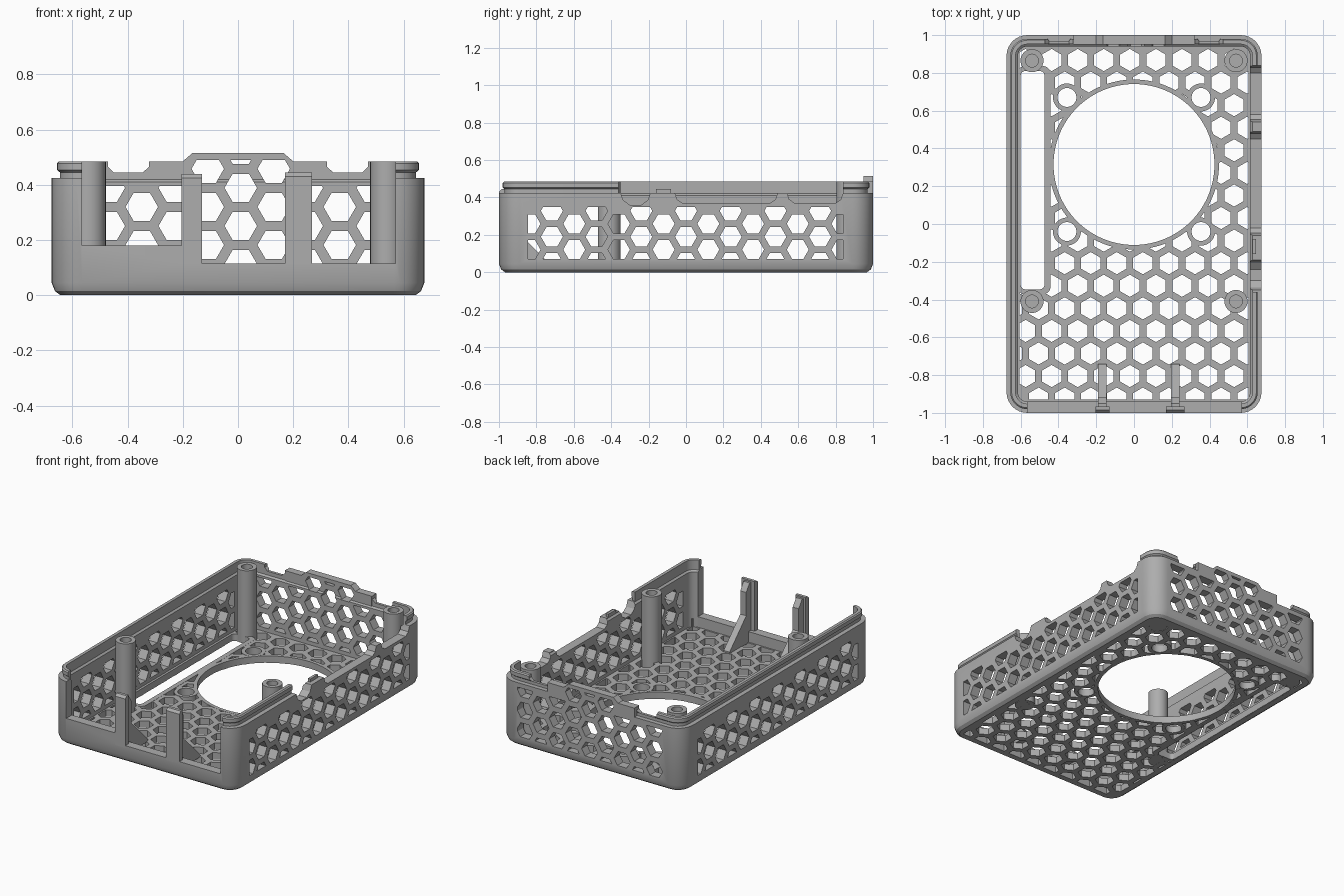
import bpy, bmesh, math

cube = bpy.data.objects.get("Cube")
if cube:
    bpy.data.objects.remove(cube, do_unlink=True)

grey = bpy.data.materials.new("plain grey")
grey.use_nodes = True
COLOUR = (0.42, 0.42, 0.42, 1)
grey.diffuse_color = COLOUR
grey.node_tree.nodes["Principled BSDF"].inputs["Base Color"].default_value = COLOUR

FLOOR = 0.045
PITCH, FLAT = 0.138, 0.102


def finish(name, bm):
    bmesh.ops.recalc_face_normals(bm, faces=bm.faces[:])
    mesh = bpy.data.meshes.new(name)
    bm.to_mesh(mesh)
    bm.free()
    mesh.materials.append(grey)
    obj = bpy.data.objects.new(name, mesh)
    bpy.context.collection.objects.link(obj)
    return obj


def loft(name, loops, closed=False):
    """Skin a stack of equal loops; closed joins last to first, else caps."""
    bm = bmesh.new()
    rows = [[bm.verts.new(p) for p in loop] for loop in loops]
    n = len(rows[0])
    pairs = list(zip(rows, rows[1:])) + ([(rows[-1], rows[0])] if closed else [])
    for a, b in pairs:
        for i in range(n):
            j = (i + 1) % n
            bm.faces.new((a[i], a[j], b[j], b[i]))
    if not closed:
        bm.faces.new(rows[0])
        bm.faces.new(rows[-1])
    return finish(name, bm)


def prisms(name, polys, axis, lo, hi):
    """Extrude flat outlines along one axis."""
    place = {"x": lambda a, b, d: (d, a, b),
             "y": lambda a, b, d: (a, d, b),
             "z": lambda a, b, d: (a, b, d)}[axis]
    bm = bmesh.new()
    for poly in polys:
        low = [bm.verts.new(place(a, b, lo)) for a, b in poly]
        top = [bm.verts.new(place(a, b, hi)) for a, b in poly]
        bm.faces.new(low)
        bm.faces.new(top)
        for i in range(len(poly)):
            j = (i + 1) % len(poly)
            bm.faces.new((low[i], low[j], top[j], top[i]))
    return finish(name, bm)


def boolean(obj, tool, op="DIFFERENCE"):
    mod = obj.modifiers.new("cut", "BOOLEAN")
    mod.operation, mod.solver, mod.object = op, "EXACT", tool
    bpy.context.view_layer.objects.active = obj
    bpy.ops.object.modifier_apply(modifier=mod.name)
    bpy.data.objects.remove(tool, do_unlink=True)


def circle(cx, cy, r, n=32):
    return [(cx + r * math.cos(math.tau * i / n), cy + r * math.sin(math.tau * i / n))
            for i in range(n)]


def rounded(cx, cy, hx, hy, r, steps=8):
    pts = []
    for q, (sx, sy) in enumerate([(1, 1), (-1, 1), (-1, -1), (1, -1)]):
        for k in range(steps + 1):
            a = (q + k / steps) * math.pi / 2
            pts.append((cx + sx * (hx - r) + r * math.cos(a),
                        cy + sy * (hy - r) + r * math.sin(a)))
    return pts


def at(loop, z):
    return [(x, y, z) for x, y in loop]


def ring(name, outer, inner, z0, z1):
    return loft(name, [at(outer, z0), at(outer, z1), at(inner, z1), at(inner, z0)], True)


def clip(poly, rect):
    """Trim a convex outline to a rectangle."""
    x0, y0, x1, y1 = rect
    for k, s, lim in ((0, 1, x0), (0, -1, x1), (1, 1, y0), (1, -1, y1)):
        out = []
        for p, q in zip(poly, poly[1:] + poly[:1]):
            dp, dq = s * (p[k] - lim), s * (q[k] - lim)
            if dp >= 0:
                out.append(p)
            if dp * dq < 0:
                t = dp / (dp - dq)
                out.append((p[0] + t * (q[0] - p[0]), p[1] + t * (q[1] - p[1])))
        poly = out
    return poly


def honeycomb(rect, origin, pointy, rects=None):
    """Hexagon outlines trimmed to a window."""
    step = PITCH * math.sqrt(3) / 2
    r = FLAT / math.sqrt(3)
    found = []
    for i in range(-16, 17):
        for j in range(-16, 17):
            along, across = (j + (i % 2) / 2) * PITCH, i * step
            dx, dy = (along, across) if pointy else (across, along)
            cx, cy = origin[0] + dx, origin[1] + dy
            turn = math.pi / 6 if pointy else 0
            hexa = [(cx + r * math.cos(turn + k * math.pi / 3),
                     cy + r * math.sin(turn + k * math.pi / 3)) for k in range(6)]
            window = rect(cx, cy) if callable(rect) else rect
            cut = clip(hexa, window)
            if len(cut) > 2:
                area = sum(p[0] * q[1] - q[0] * p[1]
                           for p, q in zip(cut, cut[1:] + cut[:1])) / 2
                if area > 0.0006:
                    found.append(cut)
    return found


# Tray with chamfered foot, rounded corners and stepped lip
section = [(0.032, 0), (0.012, 0.015), (0, 0.045), (0, 0.425), (0.03, 0.425), (0.03, 0.445),
           (0.02, 0.453), (0.02, 0.478), (0.027, 0.485), (0.048, 0.485), (0.048, 0.42),
           (0.06, 0.41), (0.06, FLOOR)]
tray = loft("tray", [at(rounded(0, 0, 0.675 - d, 1 - d, 0.11 - d), z) for d, z in section])

# Raised tab along the back wall
tab = [(-0.32, 0.4), (0.32, 0.4), (0.32, 0.485), (0.2, 0.485), (0.165, 0.515),
       (-0.165, 0.515), (-0.2, 0.485), (-0.32, 0.485)]
boolean(tray, prisms("tab", [tab], "y", 0.95, 1), "UNION")

# Front opening, back dips and right wall notches
opening = [(-0.565, 0.18), (-0.17, 0.18), (-0.17, 0.115), (0.57, 0.115), (0.57, 0.6), (-0.565, 0.6)]
boolean(tray, prisms("opening", [opening], "y", -1.1, -0.9))
dip = [(0.322, 0.6), (0.322, 0.465), (0.345, 0.445), (0.45, 0.445), (0.47, 0.465), (0.47, 0.6)]
boolean(tray, prisms("dips", [dip, [(-x, z) for x, z in dip]], "y", 0.9, 1.1))


def notch(y0, y1, depth, r):
    return [(y0, 0.425), (y0 + r * 0.3, depth + r * 0.5), (y0 + r, depth),
            (y1 - r, depth), (y1 - r * 0.3, depth + r * 0.5), (y1, 0.425)]


edge = ([(-0.36, 0.6), (-0.36, 0.425)] + notch(-0.35, -0.19, 0.36, 0.05)
        + [(-0.16, 0.425), (-0.16, 0.445), (-0.08, 0.445), (-0.08, 0.425)]
        + notch(-0.06, 0.49, 0.37, 0.04) + notch(0.54, 0.84, 0.37, 0.04) + [(0.84, 0.6)])
boolean(tray, prisms("notches", [edge], "x", 0.5, 0.8))

# Honeycomb vents in side walls, back wall and floor
sides = honeycomb((-0.845, 0.07, 0.84, 0.35), (0, 0.19), False)
boolean(tray, prisms("side_vents", sides, "x", -0.8, 0.8))
back = honeycomb(lambda x, z: (-0.54, 0.07, 0.54, 0.49 if abs(x) < 0.18 else 0.395),
                 (0.01, 0.251), False)
boolean(tray, prisms("back_vents", back, "y", 0.9, 1.1))
base = honeycomb((-0.605, -0.93, 0.605, 0.935), (-0.022, -0.805 + PITCH * math.sqrt(3) * 5), True)
boolean(tray, prisms("floor_vents", base, "z", -0.1, 0.1))

# Fan opening, screw holes and long slot
SCREWS = [(x, y) for x in (-0.355, 0.355) for y in (-0.04, 0.67)]
fan = circle(0, 0.315, 0.426, 96)
slot = rounded(-0.537, 0.232, 0.063, 0.578, 0.025)
boolean(tray, prisms("fan_hole", [fan], "z", -0.1, 0.1))
boolean(tray, prisms("screw_holes", [circle(x, y, 0.05) for x, y in SCREWS], "z", -0.1, 0.1))
boolean(tray, prisms("slot_hole", [slot], "z", -0.1, 0.1))

parts = [tray]
parts.append(ring("fan_rim", circle(0, 0.315, 0.45, 96), fan, 0.001, FLOOR + 0.001))
parts.append(ring("slot_rim", rounded(-0.53, 0.232, 0.088, 0.604, 0.04), slot, 0.001, FLOOR + 0.001))
for x, y in SCREWS:
    parts.append(ring("screw_rim", circle(x, y, 0.074), circle(x, y, 0.05), 0.002, FLOOR + 0.002))

# Corner posts with blind screw bores
for x in (-0.54, 0.54):
    for y in (-0.41, 0.865):
        levels = [(0.061, 0.001), (0.061, 0.485), (0.034, 0.485), (0.034, 0.3)]
        parts.append(loft("post", [at(circle(x, y, r), z) for r, z in levels]))

# Front uprights, each braced by a gusset
for x0, x1, top in ((-0.205, -0.13, 0.44), (0.17, 0.268, 0.445)):
    mid = (x0 + x1) / 2
    upright = [(-1, 0.1), (-0.965, 0.1), (-0.965, top), (-0.985, top), (-1, top - 0.015)]
    gusset = [(-0.966, 0.04), (-0.74, 0.04), (-0.74, 0.055), (-0.915, 0.23),
              (-0.915, top - 0.06), (-0.95, top - 0.01), (-0.966, top - 0.01)]
    parts.append(prisms("upright", [upright], "x", x0, x1))
    parts.append(prisms("gusset", [gusset], "x", mid - 0.022, mid + 0.022))

for part in parts:
    bpy.ops.object.select_all(action="DESELECT")
    part.select_set(True)
    bpy.context.view_layer.objects.active = part
    bpy.ops.object.shade_smooth_by_angle(angle=math.radians(30))
